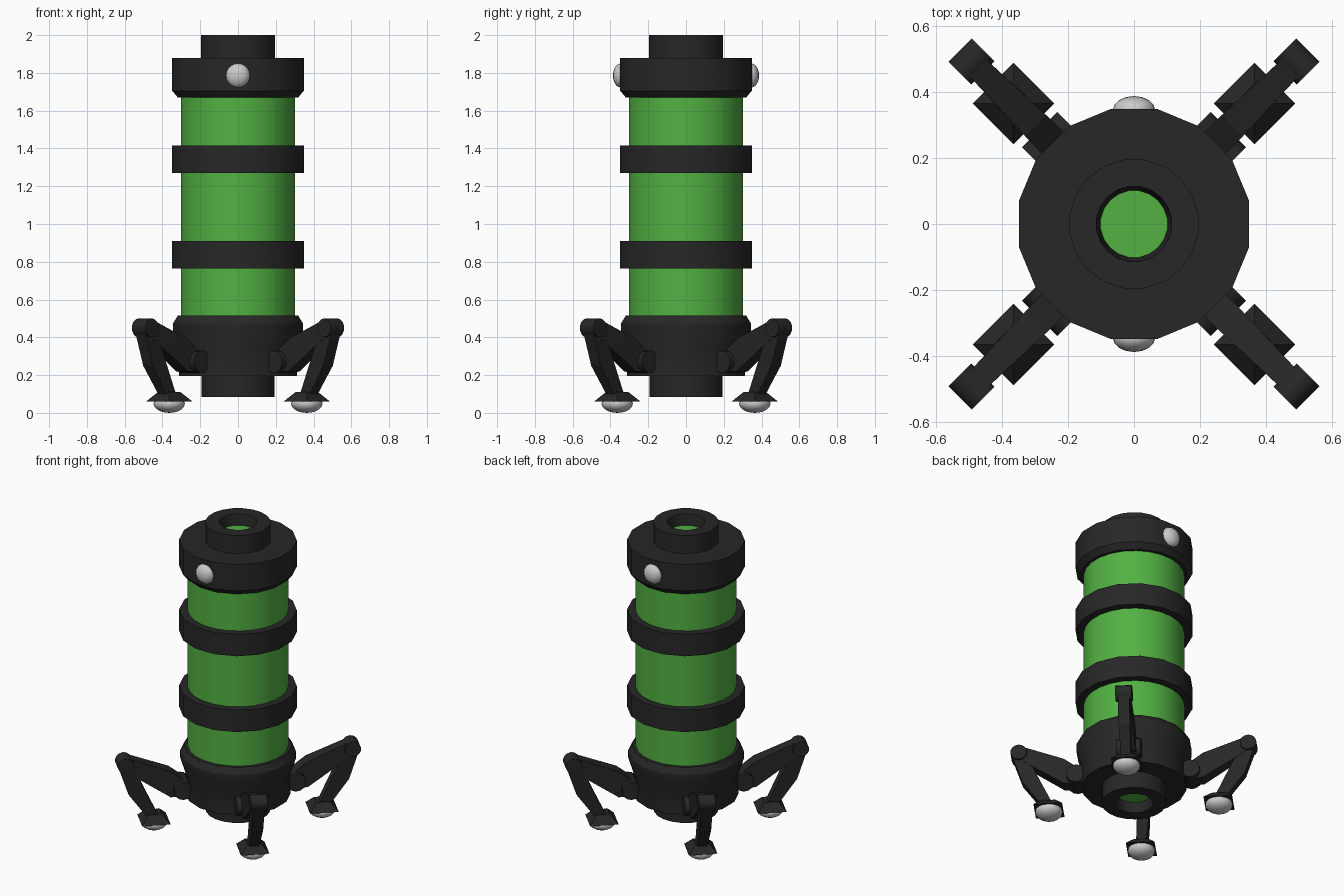
import bpy, bmesh, math
from mathutils import Matrix, Vector

if "Cube" in bpy.data.objects:
    bpy.data.objects.remove(bpy.data.objects["Cube"])


def material(name, colour):
    m = bpy.data.materials.new(name)
    m.diffuse_color = (*colour, 1)
    m.use_nodes = True
    m.node_tree.nodes["Principled BSDF"].inputs["Base Color"].default_value = m.diffuse_color
    return m


BLACK = material("black", (0.02, 0.02, 0.02))
GREEN = material("green", (0.085, 0.44, 0.055))


def finish(name, bm, mat=None, smooth=True):
    bmesh.ops.recalc_face_normals(bm, faces=bm.faces)
    me = bpy.data.meshes.new(name)
    bm.to_mesh(me)
    bm.free()
    ob = bpy.data.objects.new(name, me)
    bpy.context.collection.objects.link(ob)
    if mat:
        me.materials.append(mat)
    if smooth:
        bpy.ops.object.select_all(action='DESELECT')
        ob.select_set(True)
        bpy.context.view_layer.objects.active = ob
        bpy.ops.object.shade_smooth_by_angle(angle=math.radians(30))
    return ob


def lathe(name, profile, mat, sides, closed=False):
    """Revolve (radius, z) points around z."""
    bm = bmesh.new()
    rings = []
    for r, z in profile:
        rings.append([bm.verts.new((r * math.cos(a), r * math.sin(a), z))
                      for a in ((i + 0.5) * math.tau / sides for i in range(sides))])
    pairs = list(zip(rings, rings[1:])) + ([(rings[-1], rings[0])] if closed else [])
    for a, b in pairs:
        for i in range(sides):
            j = (i + 1) % sides
            bm.faces.new((a[i], a[j], b[j], b[i]))
    if not closed:
        bm.faces.new(rings[0])
        bm.faces.new(rings[-1])
    return finish(name, bm, mat)


def ellipsoid(name, centre, size):
    bm = bmesh.new()
    bmesh.ops.create_uvsphere(bm, u_segments=16, v_segments=10, radius=1,
                              matrix=Matrix.Translation(centre) @ Matrix.Diagonal((*size, 1)))
    return finish(name, bm)


def plate(name, outline, rot, mat):
    """Leg segment: (radius, z, half width) outline, swung round z."""
    bm = bmesh.new()
    sides = [[bm.verts.new(rot @ Vector((r, s * w, z))) for r, z, w in outline] for s in (-1, 1)]
    n = len(outline)
    bm.faces.new(sides[0])
    bm.faces.new(sides[1])
    for i in range(n):
        j = (i + 1) % n
        bm.faces.new((sides[0][i], sides[0][j], sides[1][j], sides[1][i]))
    return finish(name, bm, mat, smooth=False)


def pin(name, r, z, radius, length, rot, mat):
    """Hinge cylinder lying across the leg."""
    bm = bmesh.new()
    bmesh.ops.create_cone(bm, cap_ends=True, segments=14, radius1=radius, radius2=radius, depth=length,
                          matrix=rot.to_4x4() @ Matrix.Translation((r, 0, z))
                          @ Matrix.Rotation(math.pi / 2, 4, 'X'))
    return finish(name, bm, mat)


# Glass tank and the liquid seen through both openings
lathe("tank", [(0.304, 0.48), (0.304, 1.70)], GREEN, 24)
lathe("top_window", [(0.112, 1.90), (0.112, 1.93)], GREEN, 20)
lathe("bottom_window", [(0.112, 0.15), (0.112, 0.18)], GREEN, 20)

# Clamping rings
for i, z in enumerate((0.765, 1.27)):
    lathe(f"ring_{i + 1}", [(0.29, z), (0.355, z), (0.355, z + 0.145), (0.29, z + 0.145)],
          BLACK, 16, closed=True)

# Top cap and neck
lathe("top_cap", [(0.19, 1.67), (0.325, 1.67), (0.355, 1.705), (0.355, 1.88), (0.19, 1.88)],
      BLACK, 16, closed=True)
lathe("top_neck", [(0.197, 1.86), (0.197, 2.0), (0.115, 2.0), (0.1, 1.92), (0.1, 1.86)],
      BLACK, 20, closed=True)

# Base collar and lower neck
lathe("base_collar", [(0.25, 0.515), (0.325, 0.515), (0.35, 0.475), (0.35, 0.43),
                      (0.318, 0.33), (0.318, 0.195), (0.18, 0.195)], BLACK, 16, closed=True)
lathe("bottom_neck", [(0.195, 0.22), (0.195, 0.085), (0.115, 0.085), (0.1, 0.16), (0.1, 0.22)],
      BLACK, 20, closed=True)

# Round studs on the front and back of the cap
for side, y in (("front", -0.345), ("back", 0.345)):
    ellipsoid(f"{side}_stud", (0, y, 1.786), (0.064, 0.042, 0.064))

# Four jointed legs on the diagonals
for k in range(4):
    rot = Matrix.Rotation(math.radians(45 + 90 * k), 3, 'Z')
    tag = f"leg_{k + 1}_"
    pin(tag + "hip", 0.345, 0.27, 0.06, 0.15, rot, BLACK)
    plate(tag + "upper", [(0.33, 0.22, 0.045), (0.42, 0.22, 0.045), (0.70, 0.41, 0.035),
                          (0.68, 0.495, 0.035), (0.42, 0.39, 0.045), (0.33, 0.32, 0.045)], rot, BLACK)
    pin(tag + "knee", 0.695, 0.45, 0.05, 0.10, rot, BLACK)
    plate(tag + "lower", [(0.655, 0.45, 0.035), (0.738, 0.44, 0.035), (0.675, 0.25, 0.035),
                          (0.56, 0.09, 0.03), (0.49, 0.09, 0.03), (0.57, 0.26, 0.035)], rot, BLACK)
    # Tapered square foot with a rounded pad under it
    bm = bmesh.new()
    bmesh.ops.create_cone(bm, cap_ends=True, segments=4, radius1=0.123, radius2=0.06, depth=0.05,
                          matrix=rot.to_4x4() @ Matrix.Translation((0.515, 0, 0.085))
                          @ Matrix.Rotation(math.pi / 4, 4, 'Z'))
    finish(tag + "foot", bm, BLACK, smooth=False)
    ellipsoid(tag + "pad", rot @ Vector((0.515, 0, 0.05)), (0.083, 0.083, 0.05))
